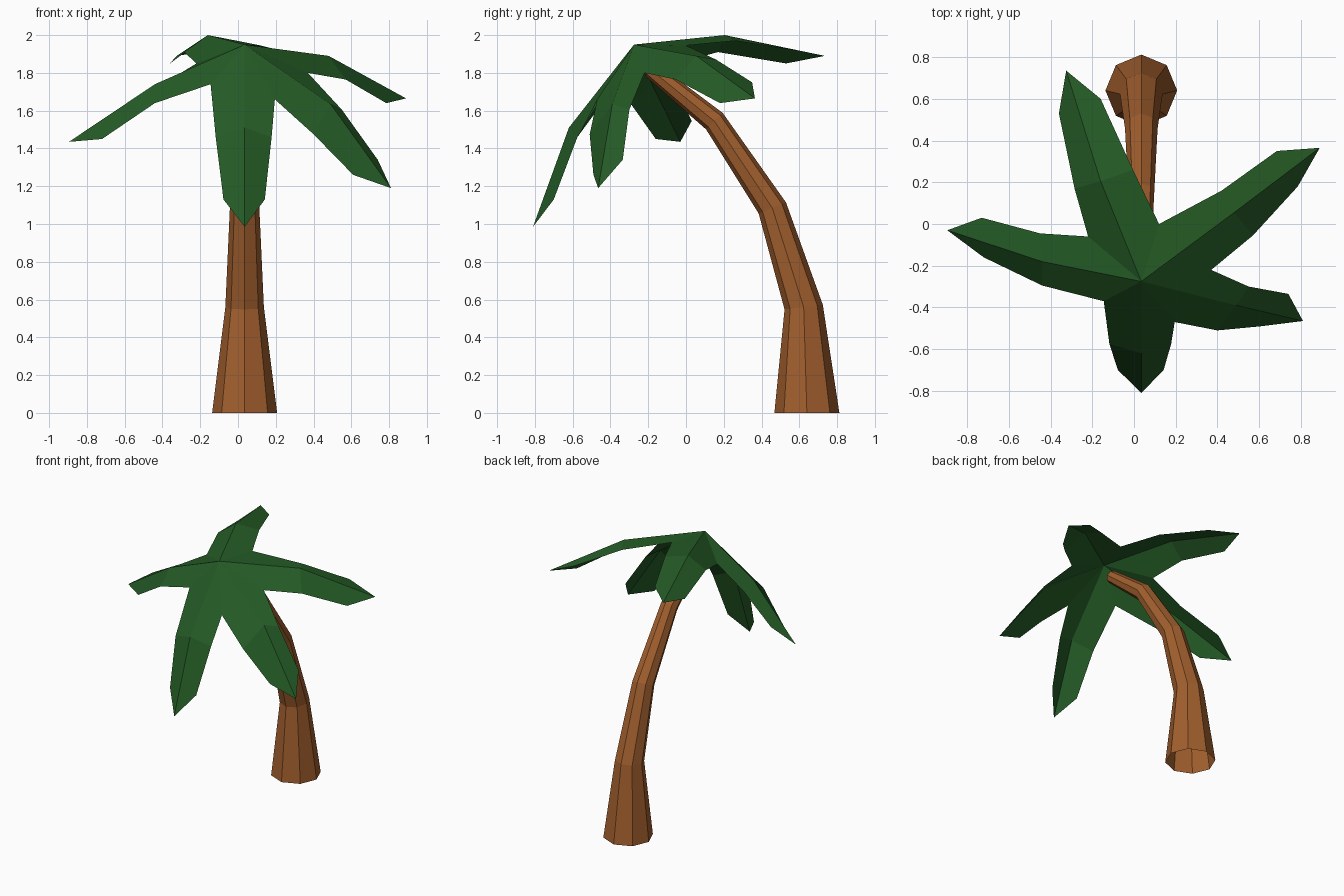
import bpy, bmesh, math
from mathutils import Vector

if "Cube" in bpy.data.objects:
    bpy.data.objects.remove(bpy.data.objects["Cube"])


def material(name, rgb):
    m = bpy.data.materials.new(name)
    m.diffuse_color = (*rgb, 1)
    m.use_nodes = True
    m.node_tree.nodes["Principled BSDF"].inputs["Base Color"].default_value = m.diffuse_color
    return m


def make_object(name, bm, mat):
    mesh = bpy.data.meshes.new(name)
    bm.to_mesh(mesh)
    bm.free()
    mesh.materials.append(mat)
    ob = bpy.data.objects.new(name, mesh)
    bpy.context.collection.objects.link(ob)
    return ob


bark = material("bark brown", (0.36, 0.115, 0.027))
leaf_green = material("leaf green", (0.018, 0.105, 0.019))
AXIS_X = 0.035

# Trunk: tapering eight-sided tube bent along the y-z plane, open at the foot
# each ring: y, z, radius, lean of the ring in degrees
rings = [(0.64, 0.0, 0.172, 0), (0.623, 0.56, 0.102, 7), (0.457, 1.085, 0.078, 22),
         (0.15, 1.545, 0.062, 45), (-0.19, 1.82, 0.045, 50)]
bm = bmesh.new()
loops = []
for y, z, r, lean in rings:
    t = math.radians(lean)
    loop = []
    for i in range(8):
        a = i * math.pi / 4
        u = r * math.sin(a)
        loop.append(bm.verts.new((AXIS_X + r * math.cos(a),
                                  y + u * math.cos(t), z + u * math.sin(t))))
    loops.append(loop)
for lo, hi in zip(loops, loops[1:]):
    for i in range(8):
        j = (i + 1) % 8
        bm.faces.new((lo[i], lo[j], hi[j], hi[i]))
bm.faces.new(loops[-1])
make_object("trunk", bm, bark)

# Crown: five folded fronds that meet at the top and share the valley points
top = (AXIS_X, -0.275, 1.95)
back_right = (0.12, 0.0, 1.945)
right_front = (0.37, -0.22, 1.80)
front_right = (0.195, -0.47, 1.66)
front_left = (-0.145, -0.37, 1.74)
left_back = (-0.22, -0.06, 1.85)

bm = bmesh.new()


def frond(spine, tip, edge_a, edge_b):
    """Two half blades; each edge is valley, middle, shoulder."""
    for valley, middle, shoulder in (edge_a, edge_b):
        for pts in ((top, spine, middle, valley), (spine, tip, shoulder, middle)):
            f = bm.faces.new([bm.verts.new(p) for p in pts])
            f.normal_update()
            if f.normal.z < 0:
                f.normal_flip()


# front frond
frond((0.035, -0.62, 1.51), (0.035, -0.81, 0.985),
      (front_left, (-0.118, -0.575, 1.46), (-0.077, -0.70, 1.13)),
      (front_right, (0.178, -0.575, 1.46), (0.142, -0.70, 1.13)))
# left frond
frond((-0.44, -0.18, 1.74), (-0.895, -0.03, 1.435),
      (front_left, (-0.44, -0.295, 1.64), (-0.72, -0.16, 1.45)),
      (left_back, (-0.45, -0.045, 1.71), (-0.73, 0.03, 1.545)))
# back frond
frond((-0.16, 0.205, 2.0), (-0.325, 0.735, 1.89),
      (left_back, (-0.285, 0.17, 1.91), (-0.36, 0.53, 1.85)),
      (back_right, (-0.005, 0.26, 1.97), (-0.16, 0.60, 1.915)))
# right frond
frond((0.48, 0.055, 1.89), (0.89, 0.365, 1.665),
      (back_right, (0.42, 0.16, 1.87), (0.685, 0.35, 1.75)),
      (right_front, (0.57, -0.055, 1.765), (0.785, 0.18, 1.64)))
# front right frond
frond((0.49, -0.39, 1.635), (0.81, -0.465, 1.19),
      (right_front, (0.55, -0.30, 1.605), (0.74, -0.335, 1.34)),
      (front_right, (0.40, -0.51, 1.475), (0.61, -0.49, 1.26)))

bmesh.ops.remove_doubles(bm, verts=bm.verts, dist=0.0005)
make_object("palm_fronds", bm, leaf_green)
